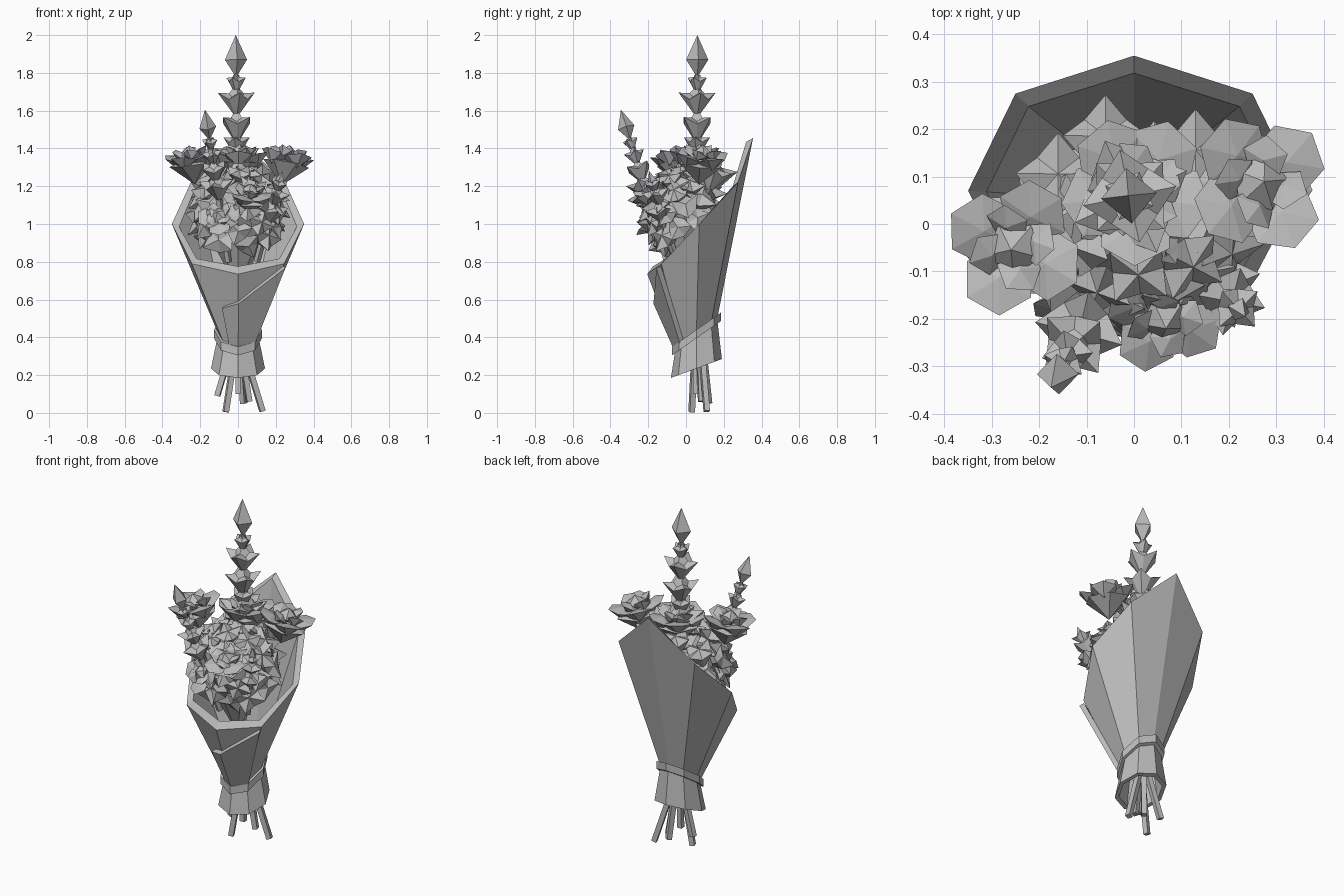
import bpy, math, random
from mathutils import Vector, Matrix

random.seed(4)
cube = bpy.data.objects.get("Cube")
if cube:
    bpy.data.objects.remove(cube)

grey = bpy.data.materials.new("plain grey")
grey.use_nodes = True
grey.diffuse_color = (0.5, 0.5, 0.5, 1)
grey.node_tree.nodes["Principled BSDF"].inputs["Base Color"].default_value = (0.5, 0.5, 0.5, 1)


def build(name, pieces):
    """One object from a list of (vertices, faces) pieces."""
    verts, faces = [], []
    for vs, fs in pieces:
        faces += [[i + len(verts) for i in f] for f in fs]
        verts += vs
    mesh = bpy.data.meshes.new(name)
    mesh.from_pydata([tuple(v) for v in verts], [], faces)
    mesh.materials.append(grey)
    obj = bpy.data.objects.new(name, mesh)
    bpy.context.collection.objects.link(obj)
    return obj


def loft(rings, closed=True):
    n = len(rings[0])
    faces = []
    for r in range(len(rings) - 1):
        for i in range(n if closed else n - 1):
            a, b = r * n + i, r * n + (i + 1) % n
            faces.append([a, b, b + n, a + n])
    return [v for ring in rings for v in ring], faces


def place(piece, pos, direction, spin=0):
    turn = Vector(direction).to_track_quat('Z', 'Y').to_matrix().to_4x4()
    m = Matrix.Translation(pos) @ turn @ Matrix.Rotation(spin, 4, 'Z')
    return [m @ v for v in piece[0]], piece[1]


def polar(r, a, z):
    return Vector((r * math.cos(a), r * math.sin(a), z))


def double_cone(r, low, high, n=4):
    """Faceted bud: a ring with a point below and a point above."""
    ring = [polar(r, math.tau * i / n, 0) for i in range(n)]
    faces = []
    for i in range(n):
        j = (i + 1) % n
        faces += [[n, j, i], [n + 1, i, j]]
    return ring + [Vector((0, 0, -low)), Vector((0, 0, high))], faces


def star(r, depth, n=4):
    """Blossom: a cone flaring up to raised petal tips."""
    vs, fs = double_cone(r, depth, 0.02, n * 2)
    for i in range(n * 2):
        k = 1 if i % 2 == 0 else 0.7
        vs[i] = polar(r * k, math.pi * i / n, 0.25 * r if k == 1 else -0.1 * r)
    return vs, fs


def rod(a, b, r):
    a, b = Vector(a), Vector(b)
    d = b - a
    rings = [[polar(r, math.pi * (i / 2 + 0.25), z) for i in range(4)] for z in (0, d.length)]
    vs, fs = loft(rings)
    return place((vs, fs + [[3, 2, 1, 0], [4, 5, 6, 7]]), a, d)


# Paper wrap: slanted bottom, slanted neck, tall pointed back, bevelled rim
def slanted_ring(rx, ry, z, slope):
    ring = []
    for i in range(8):
        a = math.pi / 2 + i * math.pi / 4
        y = ry * math.sin(a)
        ring.append(Vector((rx * math.cos(a), 0.055 + y, z + slope * y)))
    return ring


bottom = slanted_ring(0.143, 0.135, 0.235, 0.37)
neck = slanted_ring(0.105, 0.11, 0.42, 0.7)
half = [(-0.25, 0.275, 1.22), (-0.35, 0.07, 1.0), (-0.245, -0.13, 0.79)]
rim = [(0, 0.355, 1.455)] + half + [(0, -0.205, 0.735)] + [(-x, y, z) for x, y, z in reversed(half)]
rim = [Vector(p) for p in rim]
inner_rim = [Vector((p.x * 0.89, 0.05 + (p.y - 0.05) * 0.88, p.z - 0.2 * min(p.y, 0.1))) for p in rim]
inner_neck = slanted_ring(0.085, 0.09, 0.43, 0.7)
inner_bottom = slanted_ring(0.12, 0.112, 0.235, 0.37)
build("paper_wrap", [loft([bottom, neck, rim, inner_rim, inner_neck, inner_bottom, bottom])])


# Overlapping front flap of the paper, tucked under the ribbon
def on_wrap(i, t):
    j = int(i)
    f = i - j
    low, high = neck[j].lerp(neck[j + 1], f), rim[j].lerp(rim[j + 1], f)
    return low.lerp(high, t) + Vector((0, 0.018 - 0.025 * t, 0))


columns = [(3.55, 0.52), (4, 0.63), (5, 0.97)]
flap = [[on_wrap(i, 0) for i, t in columns], [on_wrap(i, t) for i, t in columns]]
sheet = build("front_flap", [loft(flap, False)])
layer = sheet.modifiers.new("thickness", 'SOLIDIFY')
layer.thickness, layer.offset = 0.028, 1

# Ribbon round the neck
band = [slanted_ring(rx, rx + 0.003, z, 0.7)
        for rx, z in ((0.1, 0.395), (0.127, 0.395), (0.127, 0.44), (0.1, 0.44))]
build("ribbon", [loft(band)])

# Stems crossing in the neck
feet = [(-0.065, 0.03, 0.005), (0.13, 0.11, 0.008), (-0.11, 0.09, 0.09),
        (0.06, 0.08, 0.06), (0.0, 0.05, 0.1), (0.03, 0.12, 0.05)]
build("stems", [rod(f, (-0.4 * f[0], 0.06, 0.6), 0.02) for f in feet])


# Flower spikes: stacked blossoms with a pointed bud on top
def spike(name, base, tip, bud, layers):
    base, tip = Vector(base), Vector(tip)
    d = (tip - base).normalized()
    pieces = [rod(base, tip - d * bud, 0.018),
              place(double_cone(bud * 0.28, bud * 0.45, bud * 0.62), tip - d * bud * 0.62, d, 0.5)]
    for k, (down, r, depth) in enumerate(layers):
        pieces.append(place(star(r, depth), tip - d * down, d, k * 0.6))
        pieces.append(place(double_cone(r * 0.6, depth * 0.5, depth * 0.6), tip - d * down, d, k * 0.6))
    build(name, pieces)


spike("tall_spike", (0, 0.055, 0.7), (-0.012, 0.06, 2.0), 0.21,
      [(0.24, 0.055, 0.08), (0.33, 0.1, 0.11), (0.46, 0.1, 0.12), (0.56, 0.07, 0.1),
       (0.63, 0.13, 0.18)])
spike("front_right_spike", (-0.05, -0.1, 0.8), (-0.175, -0.345, 1.605), 0.16,
      [(0.18, 0.045, 0.06), (0.25, 0.055, 0.07), (0.33, 0.08, 0.09), (0.42, 0.095, 0.1)])
spike("front_left_spike", (0.1, -0.05, 0.8), (0.235, -0.195, 1.28), 0.09,
      [(0.07, 0.055, 0.06), (0.13, 0.075, 0.08), (0.22, 0.09, 0.1)])


# Large blossoms: chunky faceted petals round a cup and a bud
def blossom(name, pos, direction, size, spin, n=4):
    pieces = [double_cone(size * 0.8, size * 0.75, size * 0.2, 6),
              place(double_cone(size * 0.4, size * 0.3, size * 0.3, 5), (0, 0, size * 0.35), (0, 0, 1))]
    for i in range(n):
        a = spin + math.tau * i / n
        gem = double_cone(size * 0.52, size * 0.35, size * 0.1, 6)
        pieces.append(place(gem, polar(size * 0.52, a, size * 0.2), polar(-0.35, a, 1), a))
        inner = double_cone(size * 0.33, size * 0.25, size * 0.1, 5)
        pieces.append(place(inner, polar(size * 0.35, a + 0.7, size * 0.38), polar(-0.7, a, 1), a))
    build(name, [place(p, pos, direction) for p in pieces])


blossom("right_blossom", (-0.245, -0.045, 1.32), (-0.15, -0.1, 1), 0.15, 0.5)
blossom("left_blossom", (0.255, 0.08, 1.32), (0.2, 0.1, 1), 0.155, 0.2)
blossom("front_blossom", (0.06, -0.18, 1.14), (0.1, -0.55, 1), 0.13, 0.9)
blossom("centre_blossom", (0.005, 0.07, 1.32), (0, 0.05, 1), 0.16, 0.3, 5)
blossom("low_blossom", (-0.09, -0.17, 1.03), (-0.3, -1, 0.5), 0.12, 0.1)

# Small filler blossoms over a rounded mound
centre = Vector((0, -0.025, 1.06))
fillers = [place(star(0.09, 0.12), pos, (0, 0.3, 1))
           for pos in ((-0.06, 0.18, 1.28), (0.13, 0.15, 1.27), (-0.16, 0.1, 1.2))]
count = 50
for i in range(count):
    z = 1 - 1.95 * (i + 0.5) / count
    d = polar(math.sqrt(1 - z * z), i * 2.39996, z)
    pos = centre + Vector((d.x * 0.225, d.y * 0.175, d.z * 0.23))
    if pos.z < 0.83 + pos.y + 0.13:
        continue
    aim = d + Vector((0, -0.2, 0.5 + random.uniform(-0.3, 0.3)))
    size = random.uniform(0.07, 0.105)
    blob = star(size, size * 1.1, random.choice((3, 4)))
    fillers.append(place(blob, pos, aim, random.uniform(0, 3)))
build("filler_blossoms", fillers)

# Leafy core that closes the gaps
core = place(double_cone(0.215, 0.4, 0.32, 8), (0, -0.01, 1.05), (0, 0, 1))
build("leafy_core", [core])
